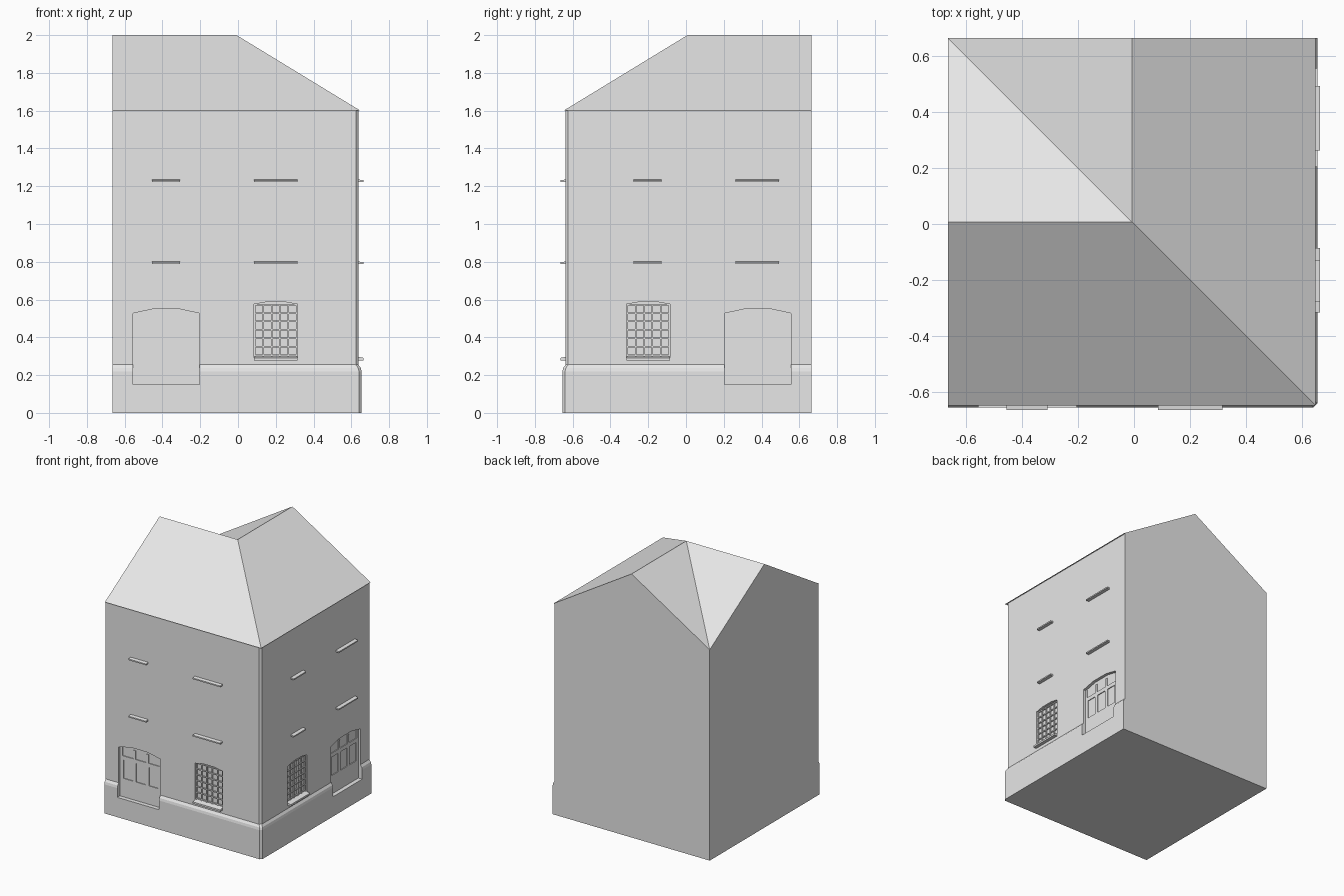
import bpy, bmesh

if "Cube" in bpy.data.objects:
    bpy.data.objects.remove(bpy.data.objects["Cube"])

BACK = 0.664      # party walls sit at x = -BACK and y = +BACK
WALL = 0.638      # street walls at x = WALL and y = -WALL
PLINTH = 0.654
EAVE = 0.648
SILL = 0.664

grey = bpy.data.materials.new("plaster_grey")
grey.diffuse_color = (0.8, 0.8, 0.8, 1)
grey.use_nodes = True
grey.node_tree.nodes["Principled BSDF"].inputs["Base Color"].default_value = grey.diffuse_color


def make(name, bm):
    bmesh.ops.recalc_face_normals(bm, faces=bm.faces)
    me = bpy.data.meshes.new(name)
    bm.to_mesh(me)
    bm.free()
    me.materials.append(grey)
    ob = bpy.data.objects.new(name, me)
    bpy.context.collection.objects.link(ob)
    return ob


def spot(side, u, d, z):
    """Wall coordinates (along, outward, up) to world."""
    return (u, -d, z) if side == "front" else (d, u, z)


def add_loft(bm, loops):
    """Closed solid through a list of matching point loops."""
    rings = [[bm.verts.new(p) for p in loop] for loop in loops]
    n = len(rings[0])
    for a, b in zip(rings, rings[1:]):
        for i in range(n):
            j = (i + 1) % n
            bm.faces.new((a[i], a[j], b[j], b[i]))
    bm.faces.new(rings[0][::-1])
    bm.faces.new(rings[-1])


def add_prism(bm, side, outline, d0, d1):
    add_loft(bm, [[spot(side, u, d, z) for u, z in outline] for d in (d0, d1)])


def rect(u0, u1, z0, z1):
    return [(u0, z0), (u1, z0), (u1, z1), (u0, z1)]


def arched(c, w, z0, zs, zt, flat):
    """Opening with a faceted arch: springing zs, crown zt."""
    return [(c - w, z0), (c + w, z0), (c + w, zs), (c + flat, zt), (c - flat, zt), (c - w, zs)]


# walls and plinth: one lofted solid with a chamfered street corner
def footprint(d, z, c=0.014):
    return [(-BACK, -d, z), (d - c, -d, z), (d, -d + c, z), (d, BACK, z), (-BACK, BACK, z)]


bm = bmesh.new()
add_loft(bm, [footprint(PLINTH, 0), footprint(PLINTH, 0.22), footprint(PLINTH - 0.004, 0.238),
              footprint(WALL, 0.255), footprint(WALL, 1.6)])
walls = make("walls", bm)

# door and window recesses
DOOR_BACK, WIN_BACK = WALL - 0.022, WALL - 0.018
bm = bmesh.new()
for side, s in (("front", 1), ("right", -1)):
    add_prism(bm, side, arched(-0.38 * s, 0.175, 0.15, 0.527, 0.55, 0.07), DOOR_BACK, 0.75)
    add_prism(bm, side, arched(0.2 * s, 0.115, 0.285, 0.575, 0.588, 0.045), WIN_BACK, 0.75)
cutter = make("opening_cutter", bm)
cutter.hide_render = True
mod = walls.modifiers.new("openings", "BOOLEAN")
mod.object = cutter
mod.solver = "EXACT"
dg = bpy.context.evaluated_depsgraph_get()
cut = bpy.data.meshes.new_from_object(walls.evaluated_get(dg))
walls.modifiers.clear()
walls.data = cut
bpy.data.objects.remove(cutter)

# roof: two ridges meeting at one peak, hip to the street corner, valley behind
bm = bmesh.new()
m = (EAVE - BACK) / 2
P = {k: bm.verts.new(v) for k, v in {
    "hip": (EAVE, -EAVE, 1.6), "right": (EAVE, BACK, 1.6), "valley": (-BACK, BACK, 1.6),
    "left": (-BACK, -EAVE, 1.6), "peak": (m, -m, 2.0),
    "ridge_l": (-BACK, -m, 2.0), "ridge_b": (m, BACK, 2.0)}.items()}
for keys in ("left hip peak ridge_l", "hip right ridge_b peak", "peak ridge_b valley",
             "peak valley ridge_l", "left ridge_l valley", "right valley ridge_b",
             "left valley right hip"):
    bm.faces.new([P[k] for k in keys.split()])
make("roof", bm)


# sills: thin boards with a sloping top
def add_sill(bm, side, u0, u1, z0, h):
    prof = [(WALL - 0.018, z0), (SILL, z0), (SILL, z0 + h * 0.6), (WALL - 0.018, z0 + h)]
    add_loft(bm, [[spot(side, u, d, z) for d, z in prof] for u in (u0, u1)])


for side, spans in (("front", ((-0.455, -0.308), (0.085, 0.315))),
                    ("right", ((-0.278, -0.131), (0.262, 0.492)))):
    bm = bmesh.new()
    for z in (0.788, 1.222):
        for u0, u1 in spans:
            add_sill(bm, side, u0, u1, z, 0.016)
    make(side + "_upper_sills", bm)

for side, s in (("front", 1), ("right", -1)):
    # ground-floor window sill and glazing bars
    c = 0.2 * s
    bm = bmesh.new()
    add_sill(bm, side, c - 0.115, c + 0.115, 0.278, 0.022)
    make(side + "_window_sill", bm)
    bm = bmesh.new()
    for i in range(6):
        u = c - 0.111 + i * 0.222 / 5
        add_prism(bm, side, rect(u - 0.004, u + 0.004, 0.295, 0.577), WIN_BACK - 0.002, WIN_BACK + 0.009)
    for i in range(7):
        z = 0.306 + i * 0.0445
        add_prism(bm, side, rect(c - 0.114, c + 0.114, z - 0.004, z + 0.004), WIN_BACK - 0.002, WIN_BACK + 0.008)
    make(side + "_window_bars", bm)

    # door leaf: raised rails and stiles around shallow panels, with a top light
    c = -0.38 * s
    d0, d1 = DOOR_BACK - 0.002, DOOR_BACK + 0.006
    bm = bmesh.new()
    add_prism(bm, side, rect(c - 0.175, c + 0.175, 0.15, 0.29), d0, d1)
    add_prism(bm, side, rect(c - 0.175, c + 0.175, 0.43, 0.46), d0, d1)
    for k in (-0.16, -0.054, 0.054, 0.16):
        add_prism(bm, side, rect(c + k - 0.014, c + k + 0.014, 0.29, 0.43), d0, d1)
    for k in (-0.165, -0.054, 0.054, 0.165):
        add_prism(bm, side, rect(c + k - 0.009, c + k + 0.009, 0.46, 0.525), d0, d1)
    make(side + "_door", bm)
